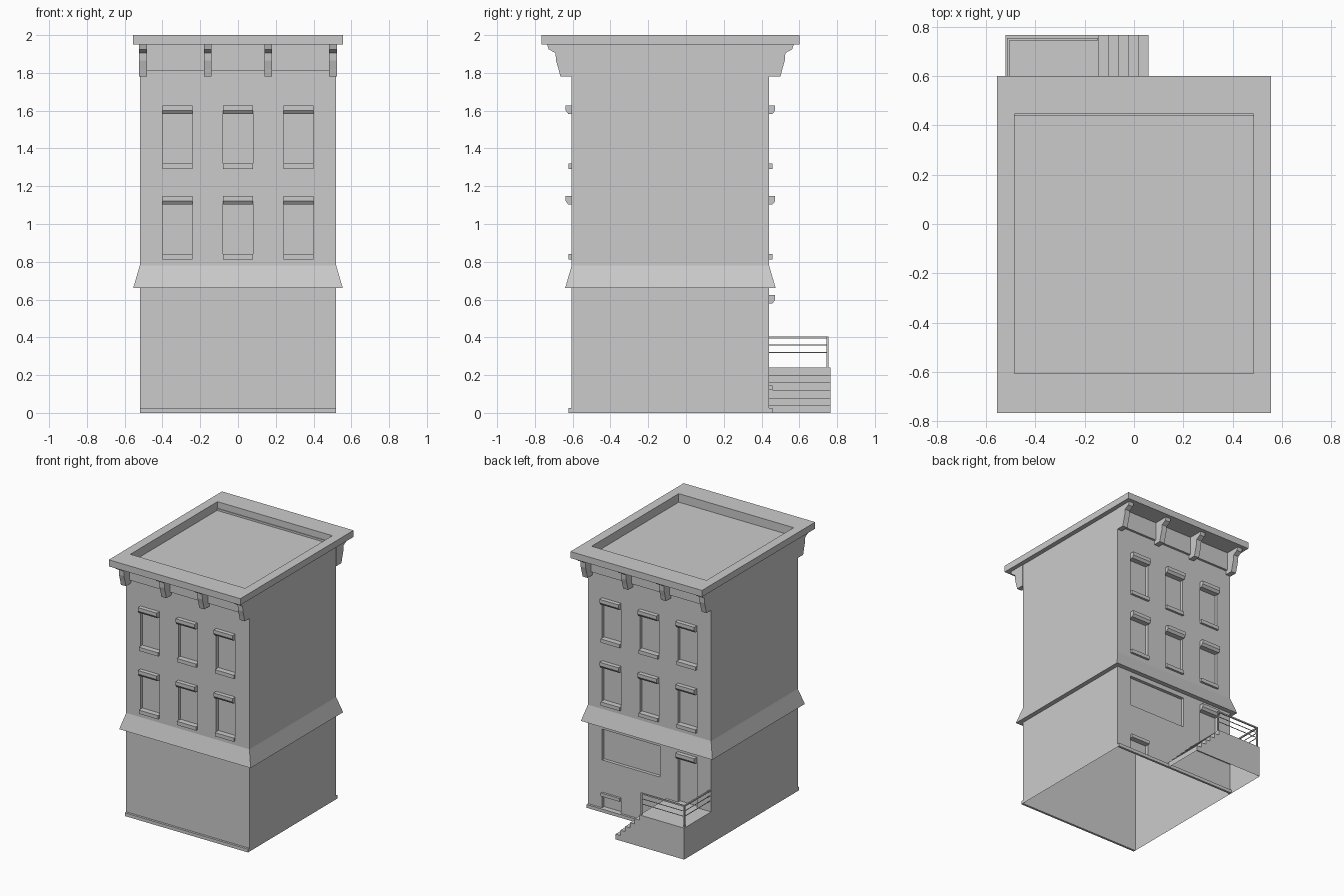
import bpy, bmesh

if "Cube" in bpy.data.objects:
    bpy.data.objects.remove(bpy.data.objects["Cube"])

FRONT, BACK, W = -0.605, 0.44, 0.52
YF = {-1: FRONT, 1: BACK}          # facade plane by outward direction
DEPTH = 0.025                      # recess of openings


def finish(name, bm):
    bmesh.ops.remove_doubles(bm, verts=bm.verts, dist=1e-5)
    bmesh.ops.recalc_face_normals(bm, faces=bm.faces)
    me = bpy.data.meshes.new(name)
    bm.to_mesh(me)
    bm.free()
    ob = bpy.data.objects.new(name, me)
    bpy.context.collection.objects.link(ob)
    return ob


def face(bm, pts):
    return bm.faces.new([bm.verts.new(p) for p in pts])


def box(name, x0, x1, y0, y1, z0, z1):
    bm = bmesh.new()
    f = face(bm, [(x0, y0, z0), (x1, y0, z0), (x1, y1, z0), (x0, y1, z0)])
    top = bmesh.ops.extrude_face_region(bm, geom=[f])
    # keep the base face so the box is closed
    vs = [v for v in top['geom'] if isinstance(v, bmesh.types.BMVert)]
    bmesh.ops.translate(bm, verts=vs, vec=(0, 0, z1 - z0))
    return finish(name, bm)


def extrude_x(name, prof, x0, x1):
    """Extrude a closed (y, z) profile along x."""
    bm = bmesh.new()
    n = len(prof)
    a = [bm.verts.new((x0, y, z)) for y, z in prof]
    b = [bm.verts.new((x1, y, z)) for y, z in prof]
    bm.faces.new(a)
    bm.faces.new(b[::-1])
    for i in range(n):
        j = (i + 1) % n
        bm.faces.new((a[i], b[i], b[j], a[j]))
    return finish(name, bm)


def loft(name, rects, cap=False, loop=False):
    """Join stacked rectangles (half width, y0, y1, z)."""
    bm = bmesh.new()
    rings = [[bm.verts.new(p) for p in ((-w, y0, z), (w, y0, z), (w, y1, z), (-w, y1, z))]
             for w, y0, y1, z in rects]
    pairs = list(zip(rings, rings[1:]))
    if loop:
        pairs.append((rings[-1], rings[0]))
    for a, b in pairs:
        for i in range(4):
            j = (i + 1) % 4
            bm.faces.new((a[i], a[j], b[j], b[i]))
    if cap:
        bm.faces.new(rings[-1])
    return finish(name, bm)


def facade(bm, s, holes):
    """Wall at the front or back with recessed rectangular openings."""
    y, yi = YF[s], YF[s] - s * DEPTH
    xs = sorted({-W, W} | {h[0] for h in holes} | {h[1] for h in holes})
    zs = sorted({0, 1.95} | {h[2] for h in holes} | {h[3] for h in holes})
    for x0, x1 in zip(xs, xs[1:]):
        for z0, z1 in zip(zs, zs[1:]):
            cx, cz = (x0 + x1) / 2, (z0 + z1) / 2
            inside = any(a < cx < b and c < cz < d for a, b, c, d in holes)
            yy = yi if inside else y
            face(bm, [(x0, yy, z0), (x1, yy, z0), (x1, yy, z1), (x0, yy, z1)])
    for a, b, c, d in holes:
        for axis, other in ((xs, 0), (zs, 1)):
            lo, hi = (a, b) if other == 0 else (c, d)
            cuts = [t for t in axis if lo <= t <= hi]
            for t0, t1 in zip(cuts, cuts[1:]):
                for e in ((c, d) if other == 0 else (a, b)):
                    p, q = ((t0, e), (t1, e)) if other == 0 else ((e, t0), (e, t1))
                    face(bm, [(p[0], y, p[1]), (q[0], y, q[1]), (q[0], yi, q[1]), (p[0], yi, p[1])])


# Hollow body with recessed windows, door, shop window and basement window
cols = (-0.32, 0, 0.32)
upper = [(x - 0.08, x + 0.08, z, z + h) for x in cols for z, h in ((0.84, 0.265), (1.32, 0.265))]
ground = [(-0.40, -0.24, 0.24, 0.585), (-0.09, 0.40, 0.39, 0.625), (0.24, 0.40, 0.025, 0.12)]
bm = bmesh.new()
facade(bm, -1, upper)
facade(bm, 1, upper + ground)
zcuts = {-1: sorted({0, 1.95} | {z for h in upper for z in h[2:]}),
         1: sorted({0, 1.95} | {z for h in upper + ground for z in h[2:]})}
for x in (-W, W):
    face(bm, [(x, FRONT, z) for z in zcuts[-1]] + [(x, BACK, z) for z in zcuts[1][::-1]])
bmesh.ops.remove_doubles(bm, verts=bm.verts, dist=1e-5)
bmesh.ops.dissolve_limit(bm, angle_limit=0.01, verts=bm.verts, edges=bm.edges)
finish("body", bm)

# Flared skirt band and roof with sunken deck
loft("skirt_band", [(W, FRONT, BACK, 0.66), (0.555, FRONT - 0.035, BACK + 0.035, 0.66),
                    (W, FRONT, BACK, 0.78)])
loft("roof", [(W, FRONT, BACK, 1.95), (0.555, -0.765, 0.6, 1.95), (0.555, -0.765, 0.6, 2.0),
              (0.485, -0.605, 0.445, 2.0), (0.485, -0.605, 0.445, 1.935)], cap=True)


def on_wall(s, prof):
    return [(YF[s] + s * d, z) for d, z in prof]


def lintel(name, s, x, z):
    extrude_x(name, on_wall(s, [(0, z), (0.018, z), (0.032, z + 0.018), (0.032, z + 0.045),
                                (0, z + 0.045)]), x - 0.08, x + 0.08)


def ledge(name, s, x0, x1, z0, z1):
    extrude_x(name, on_wall(s, [(0, z0), (0.017, z0), (0.017, z1), (0, z1)]), x0, x1)


bracket = [(0, 1.78), (0.06, 1.78), (0.07, 1.82), (0.083, 1.865), (0.086, 1.905),
           (0.122, 1.925), (0.13, 1.95), (0, 1.95)]
for s, side in ((-1, "front"), (1, "back")):
    # Window lintels and sills
    for x in cols:
        for z in (0.84, 1.32):
            lintel(side + "_lintel", s, x, z + 0.263)
            ledge(side + "_sill", s, x - 0.08, x + 0.08, z - 0.028, z)
    # Cornice brackets, frieze and plinth
    for x in (-0.502, -0.16, 0.16, 0.502):
        extrude_x(side + "_bracket", on_wall(s, bracket), x - 0.021, x + 0.021)
    ledge(side + "_frieze", s, -W + 0.005, W - 0.005, 1.81, 1.95)
    ledge(side + "_plinth", s, -W, W, 0, 0.025)
lintel("door_lintel", 1, -0.32, 0.58)
ledge("basement_lintel", 1, 0.24, 0.40, 0.12, 0.145)

# Entrance stair, open underneath
outline = [(-W, 0), (-W, 0.24)]
for i in range(6):
    x = -0.142 + 0.04 * i
    outline += [(x, 0.24 - 0.04 * i), (x, 0.20 - 0.04 * i)]
bm = bmesh.new()
for y in (BACK, 0.765):
    face(bm, [(x, y, z) for x, z in outline])
for (x0, z0), (x1, z1) in zip(outline, outline[1:]):
    face(bm, [(x0, BACK, z0), (x1, BACK, z1), (x1, 0.765, z1), (x0, 0.765, z0)])
finish("stair", bm)

# Railing around the landing
for x in (-0.51, -0.15):
    box("railing_post", x - 0.005, x + 0.005, 0.744, 0.754, 0.24, 0.405)
for z, r in ((0.40, 0.005), (0.36, 0.002), (0.32, 0.002)):
    box("long_rail", -0.51, -0.15, 0.749 - r, 0.749 + r, z - r, z + r)
    box("side_rail", -0.51 - r, -0.51 + r, BACK, 0.749, z - r, z + r)
